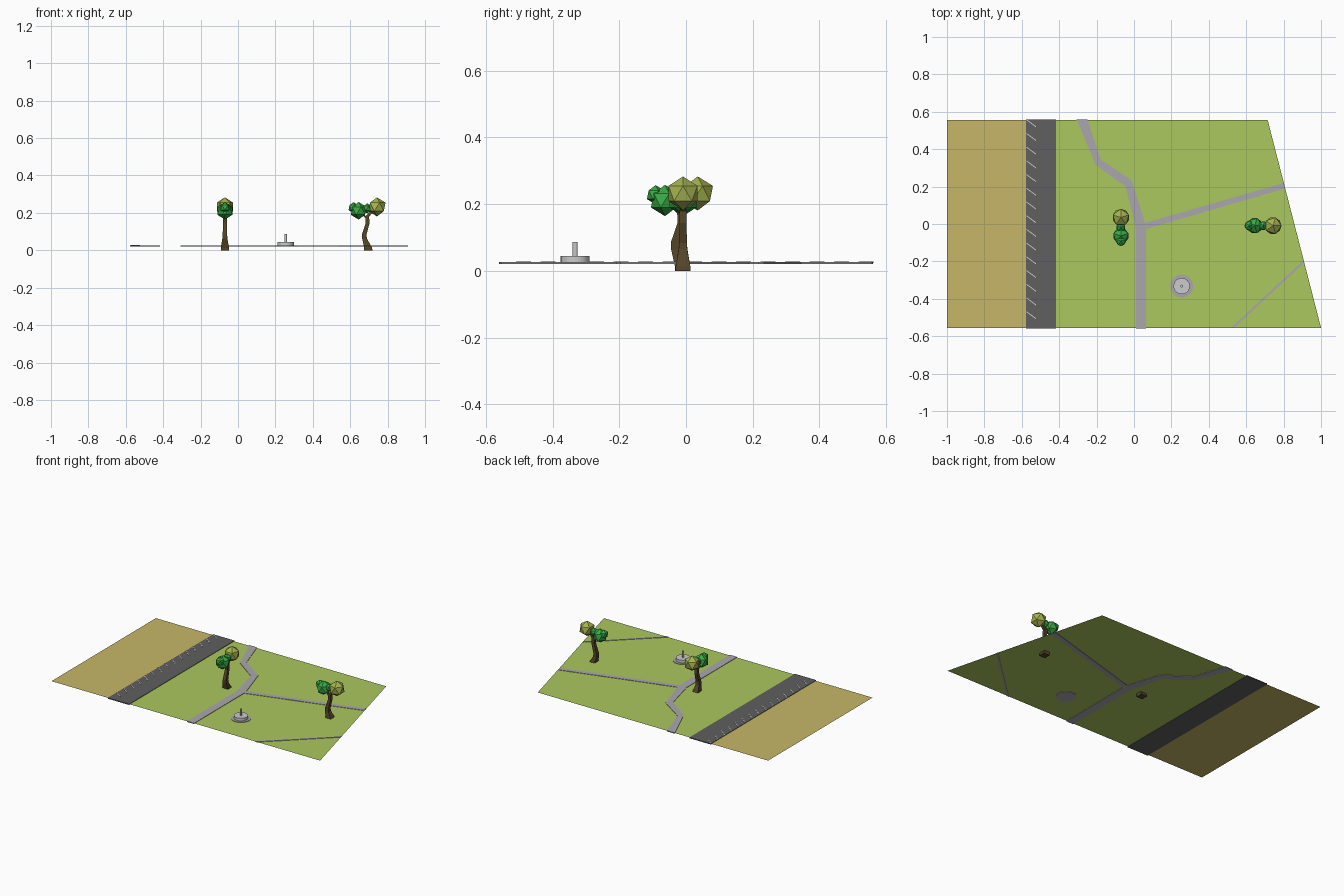
import bpy, bmesh, math
from mathutils import Matrix, Vector

if "Cube" in bpy.data.objects:
    bpy.data.objects.remove(bpy.data.objects["Cube"])

G = 0.0235               # ground level
LOW, TOP = 0.0205, 0.0265  # underside and top of paving


def material(name, rgb):
    m = bpy.data.materials.new(name)
    m.diffuse_color = (*rgb, 1)
    m.use_nodes = True
    m.node_tree.nodes["Principled BSDF"].inputs["Base Color"].default_value = m.diffuse_color
    return m


SAND = material("sand", (0.57, 0.47, 0.14))
GRASS = material("grass", (0.41, 0.58, 0.11))
ASPHALT = material("asphalt", (0.115, 0.115, 0.115))
PAVING = material("paving", (0.41, 0.39, 0.42))
PAINT = material("paint", (0.65, 0.65, 0.65))
BARK = material("bark", (0.085, 0.058, 0.02))
LIME = material("lime_leaves", (0.38, 0.45, 0.08))
GREEN = material("green_leaves", (0.04, 0.40, 0.06))


def finish(name, bm, mat=None):
    bmesh.ops.recalc_face_normals(bm, faces=bm.faces)
    me = bpy.data.meshes.new(name)
    bm.to_mesh(me)
    bm.free()
    ob = bpy.data.objects.new(name, me)
    bpy.context.collection.objects.link(ob)
    if mat:
        me.materials.append(mat)
    return ob


def sheet(name, pts, mat):
    bm = bmesh.new()
    f = bm.faces.new([bm.verts.new((x, y, G)) for x, y in pts])
    f.normal_update()
    if f.normal.z < 0:
        f.normal_flip()
    me = bpy.data.meshes.new(name)
    bm.to_mesh(me)
    bm.free()
    me.materials.append(mat)
    bpy.context.collection.objects.link(bpy.data.objects.new(name, me))


def slab(name, left, right, z0, z1, mat):
    """Solid strip between matching left and right edge points."""
    bm = bmesh.new()
    rings = [[bm.verts.new((*a, z0)), bm.verts.new((*b, z0)),
              bm.verts.new((*b, z1)), bm.verts.new((*a, z1))]
             for a, b in zip(left, right)]
    loft(bm, rings)
    return finish(name, bm, mat)


def loft(bm, rings):
    for p, q in zip(rings, rings[1:]):
        for i in range(4):
            j = (i + 1) % 4
            bm.faces.new((p[i], p[j], q[j], q[i]))
    bm.faces.new(rings[0])
    bm.faces.new(rings[-1])


def cylinder(name, x, y, r, z0, z1, n, mat=None):
    bm = bmesh.new()
    bmesh.ops.create_cone(bm, cap_ends=True, segments=n, radius1=r, radius2=r, depth=z1 - z0,
                          matrix=Matrix.Translation((x, y, (z0 + z1) / 2)))
    return finish(name, bm, mat)


# Ground sheets
sheet("beach", [(-1, -0.555), (-0.575, -0.555), (-0.575, 0.555), (-1, 0.555)], SAND)
sheet("lawn", [(-0.42, -0.555), (1, -0.555), (0.715, 0.555), (-0.42, 0.555)], GRASS)

# Road and slanted bay markings
slab("road", [(-0.577, -0.56), (-0.577, 0.56)], [(-0.418, -0.56), (-0.418, 0.56)], LOW, TOP, ASPHALT)
for i in range(15):
    y = -0.468 + 0.0733 * i
    slab(f"bay_marking_{i + 1}", [(-0.576, y + 0.003), (-0.523, y - 0.036)],
         [(-0.576, y - 0.003), (-0.523, y - 0.042)], LOW + 0.003, TOP + 0.002, PAINT)

# Footpaths
slab("main_path",
     [(-0.307, 0.558), (-0.205, 0.315), (-0.045, 0.2), (0.01, -0.02), (0.01, -0.558)],
     [(-0.249, 0.558), (-0.178, 0.345), (-0.012, 0.233), (0.064, -0.008), (0.064, -0.558)],
     LOW, TOP, PAVING)
slab("branch_path", [(0.03, -0.002), (0.799, 0.219)], [(0.03, -0.037), (0.807, 0.189)],
     LOW, TOP - 0.0005, PAVING)
slab("corner_path", [(0.518, -0.555), (0.906, -0.195)], [(0.535, -0.555), (0.909, -0.208)],
     LOW, TOP, PAVING)

# Fountain
FX, FY = 0.255, -0.332
cylinder("fountain_paving", FX, FY, 0.061, LOW, TOP, 32, PAVING)
cylinder("fountain_basin", FX, FY, 0.0435, G, 0.0445, 32)
cylinder("fountain_post", FX, FY, 0.0075, 0.04, 0.086, 16)


# Trees: bent square trunk, a side limb and faceted leaf clumps
def limb(name, sections, place, mat):
    bm = bmesh.new()
    rings = []
    for x, z, hx, hy in sections:
        rings.append([bm.verts.new((x + sx * hx, sy * hy, z - 0.12 * sx * hx * (z > 0.02)))
                      for sx, sy in ((-1, -1), (1, -1), (1, 1), (-1, 1))])
    loft(bm, rings)
    bm.transform(place)
    finish(name, bm, mat)


def clump(name, x, z, r, place, mat):
    bm = bmesh.new()
    bmesh.ops.create_icosphere(bm, subdivisions=1, radius=r,
                               matrix=place @ Matrix.Translation((x, 0, z)))
    finish(name, bm, mat)


def tree(tag, x, y, turn):
    place = Matrix.Translation((x, y, 0)) @ Matrix.Rotation(turn, 4, 'Z')
    limb(tag + "_trunk", [(0, 0, 0.022, 0.022), (-0.001, 0.013, 0.021, 0.022),
                          (-0.021, 0.065, 0.013, 0.013), (-0.022, 0.085, 0.012, 0.012),
                          (-0.004, 0.145, 0.010, 0.010), (-0.006, 0.180, 0.010, 0.010),
                          (0.022, 0.212, 0.006, 0.007)], place, BARK)
    limb(tag + "_side_limb", [(-0.006, 0.170, 0.009, 0.009), (-0.036, 0.198, 0.006, 0.006)], place, BARK)
    clump(tag + "_lime_clump", 0.046, 0.232, 0.051, place, LIME)
    clump(tag + "_green_clump", -0.052, 0.211, 0.047, place, GREEN)
    clump(tag + "_outer_clump", -0.080, 0.228, 0.029, place, GREEN)
    clump(tag + "_inner_clump", -0.006, 0.224, 0.027, place, GREEN)


tree("tree_left", -0.07, -0.011, math.radians(90))
tree("tree_right", 0.697, -0.009, 0)
